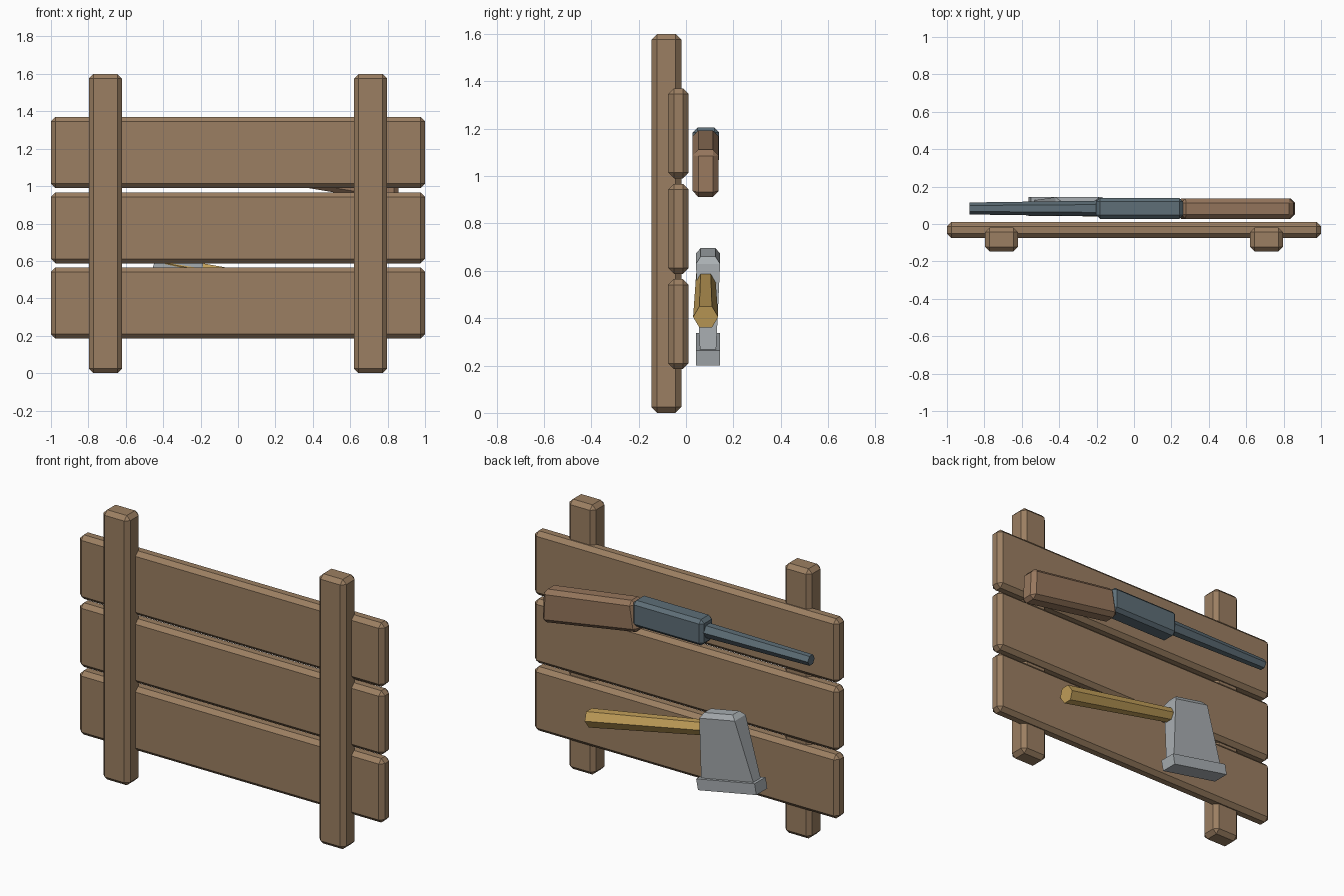
import bpy
import bmesh
from math import sin, cos, pi, radians
from mathutils import Vector

cube = bpy.data.objects.get("Cube")
if cube:
    bpy.data.objects.remove(cube, do_unlink=True)


def material(name, rgb):
    mat = bpy.data.materials.new(name)
    mat.use_nodes = True
    colour = (*rgb, 1.0)
    mat.diffuse_color = colour
    bsdf = next(n for n in mat.node_tree.nodes if n.type == "BSDF_PRINCIPLED")
    bsdf.inputs["Base Color"].default_value = colour
    return mat


board_wood = material("board wood", (0.33, 0.212, 0.122))
stock_wood = material("stock wood", (0.31, 0.185, 0.11))
gunmetal = material("gunmetal", (0.112, 0.158, 0.187))
steel = material("steel", (0.40, 0.43, 0.45))
handle_wood = material("golden handle wood", (0.56, 0.36, 0.105))


def loft(name, ring_a, ring_b, mat, bevel=0.0):
    """Solid joining two matching rings, with an optional chamfer on every edge."""
    bm = bmesh.new()
    a = [bm.verts.new(p) for p in ring_a]
    b = [bm.verts.new(p) for p in ring_b]
    bm.faces.new(a)
    bm.faces.new(b[::-1])
    for i in range(len(a)):
        j = (i + 1) % len(a)
        bm.faces.new((a[j], a[i], b[i], b[j]))
    if bevel:
        bmesh.ops.bevel(bm, geom=bm.edges[:], offset=bevel, segments=1,
                        profile=0.5, affect="EDGES")
    bmesh.ops.recalc_face_normals(bm, faces=bm.faces[:])
    mesh = bpy.data.meshes.new(name)
    bm.to_mesh(mesh)
    bm.free()
    mesh.materials.append(mat)
    obj = bpy.data.objects.new(name, mesh)
    bpy.context.collection.objects.link(obj)
    return obj


def slab(name, profile, y0, y1, mat, bevel):
    """Side profile in x and z, given depth along y."""
    return loft(name, [(x, y0, z) for x, z in profile],
                [(x, y1, z) for x, z in profile], mat, bevel)


def block(name, x0, x1, y0, y1, z0, z1, mat, bevel):
    return slab(name, [(x0, z0), (x1, z0), (x1, z1), (x0, z1)], y0, y1, mat, bevel)


def hex_rod(name, start, end, r0, r1, mat):
    """Tapered six-sided rod with two corners pointing along y."""
    start, end = Vector(start), Vector(end)
    side = Vector((0, 1, 0))
    up = (end - start).normalized().cross(side)
    rings = []
    for p, r in ((start, r0), (end, r1)):
        rings.append([p + r * (cos(k * pi / 3) * side + sin(k * pi / 3) * up)
                      for k in range(6)])
    return loft(name, *rings, mat)


# Upright posts
for label, x in (("right_post", -0.709), ("left_post", 0.709)):
    block(label, x - 0.088, x + 0.088, -0.146, -0.02, 0, 1.6, board_wood, 0.024)

# Horizontal boards
for label, z in (("lower_board", 0.185), ("middle_board", 0.587), ("upper_board", 0.99)):
    block(label, -1, 1, -0.075, 0.011, z, z + 0.38, board_wood, 0.024)

# Long gun hung on the back
slab("gun_stock", [(0.225, 1.015), (0.862, 0.908), (0.852, 1.108), (0.255, 1.195)],
     0.028, 0.137, stock_wood, 0.024)
block("gun_receiver", -0.203, 0.262, 0.028, 0.14, 1.05, 1.204, gunmetal, 0.02)
hex_rod("gun_barrel", (-0.16, 0.083, 1.13), (-0.88, 0.083, 1.135), 0.042, 0.032, gunmetal)

# Axe hung below, tilted down towards its handle end
tilt = radians(10.8)


def axe_point(u, y, v):
    return (-0.18 + u * cos(tilt) + v * sin(tilt), y,
            0.2 - u * sin(tilt) + v * cos(tilt))


def axe_ring(u0, u1, thickness, v):
    mid, half = 0.093, thickness / 2
    return [axe_point(u, mid + s * half, v)
            for u, s in ((u0, -1), (u1, -1), (u1, 1), (u0, 1))]


loft("axe_edge", axe_ring(-0.39, 0, 0.103, 0), axe_ring(-0.39, 0, 0.103, 0.065), steel)
loft("axe_head_lower", axe_ring(-0.37, -0.02, 0.068, 0.06),
     axe_ring(-0.325, -0.088, 0.102, 0.42), steel)
loft("axe_head_cap", axe_ring(-0.325, -0.088, 0.102, 0.42),
     axe_ring(-0.302, -0.112, 0.062, 0.447), steel)
hex_rod("axe_handle", (0.57, 0.083, 0.405), (-0.39, 0.083, 0.588), 0.053, 0.04, handle_wood)
